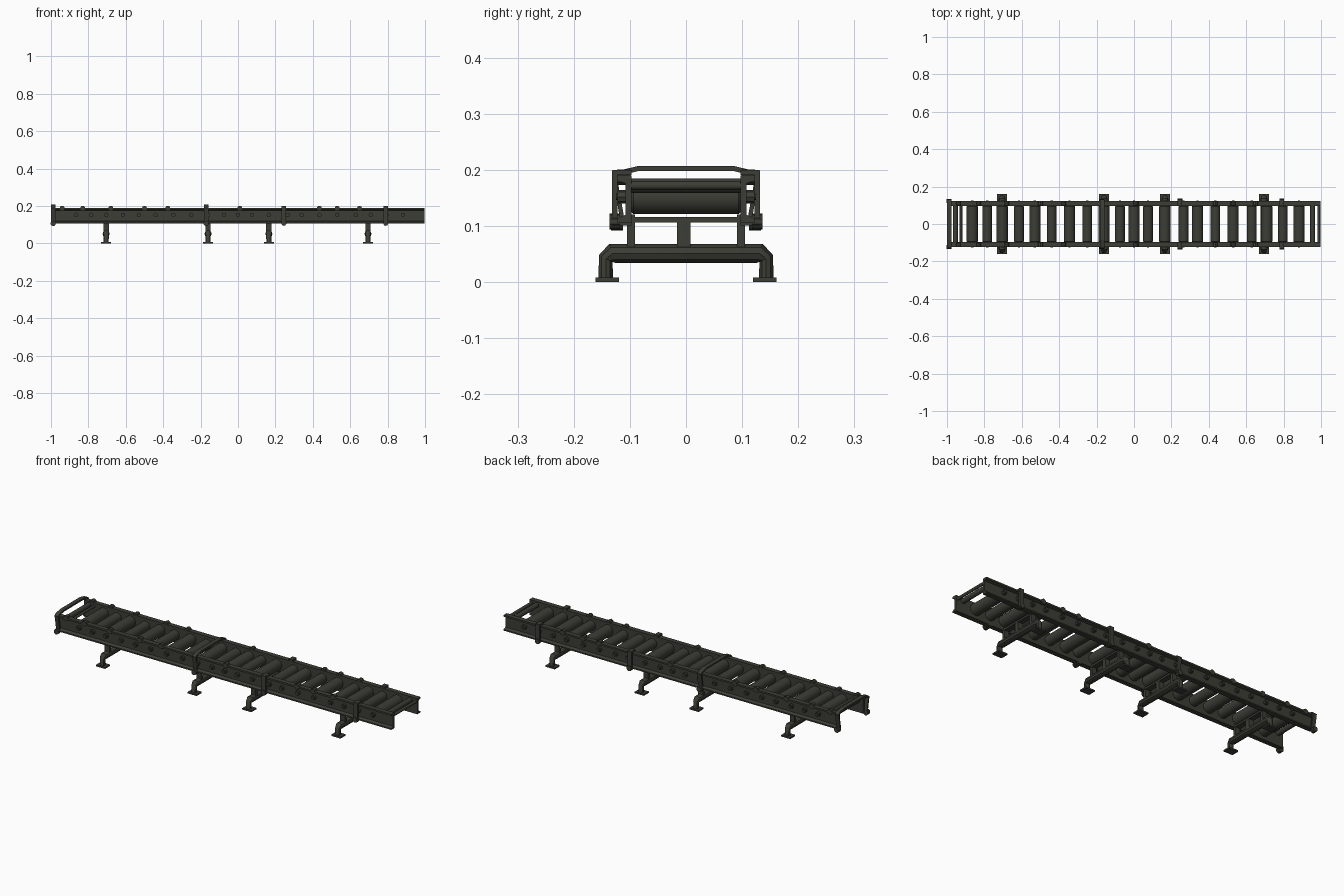
import bpy, bmesh
from math import radians
from mathutils import Matrix, Vector

cube = bpy.data.objects.get("Cube")
if cube:
    bpy.data.objects.remove(cube)

steel = bpy.data.materials.new("dark olive steel")
COLOUR = (0.045, 0.047, 0.036, 1)
steel.use_nodes = True
steel.diffuse_color = COLOUR
steel.node_tree.nodes["Principled BSDF"].inputs["Base Color"].default_value = COLOUR


def smooth(obj):
    bpy.ops.object.select_all(action="DESELECT")
    obj.select_set(True)
    bpy.context.view_layer.objects.active = obj
    bpy.ops.object.shade_smooth_by_angle(angle=radians(35))


def finish(name, bm, round_part=False):
    bmesh.ops.recalc_face_normals(bm, faces=bm.faces)
    mesh = bpy.data.meshes.new(name)
    bm.to_mesh(mesh)
    bm.free()
    mesh.materials.append(steel)
    obj = bpy.data.objects.new(name, mesh)
    bpy.context.collection.objects.link(obj)
    if round_part:
        smooth(obj)
    return obj


def add_box(bm, centre, size):
    bmesh.ops.create_cube(bm, size=1, matrix=Matrix.Translation(centre) @ Matrix.Diagonal((*size, 1)))


def add_rod(bm, centre, radius, length, sides=16):
    turn = Matrix.Rotation(radians(90), 4, "X")
    bmesh.ops.create_cone(bm, cap_ends=True, segments=sides, radius1=radius, radius2=radius,
                          depth=length, matrix=Matrix.Translation(centre) @ turn)


def add_prism(bm, profile, x0, x1):
    """Extrude a closed (y, z) profile along x."""
    face = bm.faces.new([bm.verts.new((x0, y, z)) for y, z in profile])
    moved = bmesh.ops.extrude_face_region(bm, geom=[face])["geom"]
    bmesh.ops.translate(bm, vec=(x1 - x0, 0, 0),
                        verts=[v for v in moved if isinstance(v, bmesh.types.BMVert)])
    bm.faces.new([bm.verts.new((x0, y, z)) for y, z in profile])
    bmesh.ops.remove_doubles(bm, verts=bm.verts, dist=0.0001)


def tube(name, points, radii, thickness):
    """Bent round tube through the given points."""
    curve = bpy.data.curves.new(name, "CURVE")
    curve.dimensions = "3D"
    curve.bevel_depth = thickness
    curve.bevel_resolution = 3
    curve.use_fill_caps = True
    spline = curve.splines.new("POLY")
    spline.points.add(len(points) - 1)
    for p, co, r in zip(spline.points, points, radii):
        p.co = (*co, 1)
        p.radius = r
    curve.materials.append(steel)
    obj = bpy.data.objects.new(name, curve)
    bpy.context.collection.objects.link(obj)
    bpy.ops.object.select_all(action="DESELECT")
    obj.select_set(True)
    bpy.context.view_layer.objects.active = obj
    bpy.ops.object.convert(target="MESH")
    smooth(bpy.context.view_layer.objects.active)


# Side rails: channels opening outward
channel = [(0.097, 0.106), (0.123, 0.106), (0.123, 0.113), (0.108, 0.12),
           (0.108, 0.176), (0.123, 0.181), (0.123, 0.19), (0.097, 0.19)]
for side, label in ((1, "back"), (-1, "front")):
    bm = bmesh.new()
    add_prism(bm, [(side * y, z) for y, z in channel], -0.985, 0.998)
    finish(label + "_rail", bm)

# Rollers with axles and outer nuts
roller_x = [-0.865, -0.785, -0.705, -0.615, -0.53, -0.44, -0.345, -0.25, -0.16, -0.075, 0,
            0.075, 0.165, 0.265, 0.34, 0.435, 0.53, 0.63, 0.71, 0.795, 0.882]
for i, x in enumerate(roller_x):
    bm = bmesh.new()
    r = 0.030 if i % 2 == 0 else 0.026
    add_rod(bm, (x, 0, 0.151), r, 0.196, 24)
    rims = [e for e in bm.edges if abs(e.verts[0].co.y - e.verts[1].co.y) < 0.001]
    bmesh.ops.bevel(bm, geom=rims, offset=0.004, segments=1, affect="EDGES")
    add_rod(bm, (x, 0, 0.152), 0.006, 0.25, 8)
    for side in (-1, 1):
        add_rod(bm, (x, side * 0.114, 0.152), 0.012, 0.016, 8)
    finish("roller", bm, True)

# Thin cross bars closing the ends
for x, r in ((-0.955, 0.013), (-0.925, 0.007), (0.955, 0.013), (0.988, 0.008)):
    bm = bmesh.new()
    add_rod(bm, (x, 0, 0.172), r, 0.21, 12)
    finish("end_bar", bm, True)

# Small clips along the rail tops
bm = bmesh.new()
for x in (-0.94, -0.83, -0.68, -0.5, -0.375, 0.01, 0.435, 0.53, 0.65):
    for side in (-1, 1):
        add_rod(bm, (x, side * 0.111, 0.187), 0.014, 0.024, 8)
finish("rail_clips", bm)

# Bent strap hoops over the whole bed
half = [(0.117, 0.108), (0.131, 0.19), (0.122, 0.198), (0.085, 0.207)]
inner = [(0.109, 0.108), (0.123, 0.187), (0.118, 0.19), (0.084, 0.198)]
outline = (half + [(-y, z) for y, z in reversed(half)]
           + [(-y, z) for y, z in inner] + list(reversed(inner)))
for x in (-0.988, -0.17):
    bm = bmesh.new()
    add_prism(bm, outline, x - 0.011, x + 0.011)
    for side in (-1, 1):
        add_rod(bm, (x, side * 0.123, 0.106), 0.014, 0.022, 10)
    finish("strap_hoop", bm)

# Clamps gripping each rail
for x in (0.245, 0.79):
    for side in (-1, 1):
        bm = bmesh.new()
        add_box(bm, (x, side * 0.127, 0.151), (0.024, 0.009, 0.096))
        add_box(bm, (x, side * 0.114, 0.195), (0.024, 0.034, 0.009))
        add_box(bm, (x, side * 0.114, 0.104), (0.024, 0.034, 0.006))
        add_rod(bm, (x, side * 0.127, 0.108), 0.014, 0.018, 10)
        finish("rail_clamp", bm)

# Legs: bent tube, foot plates and posts up to the bed
for x in (-0.705, -0.16, 0.165, 0.695):
    half = [(0.143, 0.005), (0.143, 0.042), (0.131, 0.051)]
    path = [(x, -y, z) for y, z in half] + [(x, y, z) for y, z in reversed(half)]
    tube("leg_tube", path, [0.72, 0.75, 1, 1, 0.75, 0.72], 0.019)
    bm = bmesh.new()
    for side in (-1, 1):
        add_box(bm, (x, side * 0.14, 0.004), (0.054, 0.042, 0.008))
        add_box(bm, (x, side * 0.098, 0.09), (0.028, 0.014, 0.06))
    add_box(bm, (x, -0.004, 0.084), (0.028, 0.024, 0.056))
    add_box(bm, (x, 0, 0.111), (0.03, 0.2, 0.01))
    finish("leg_mounts", bm)
